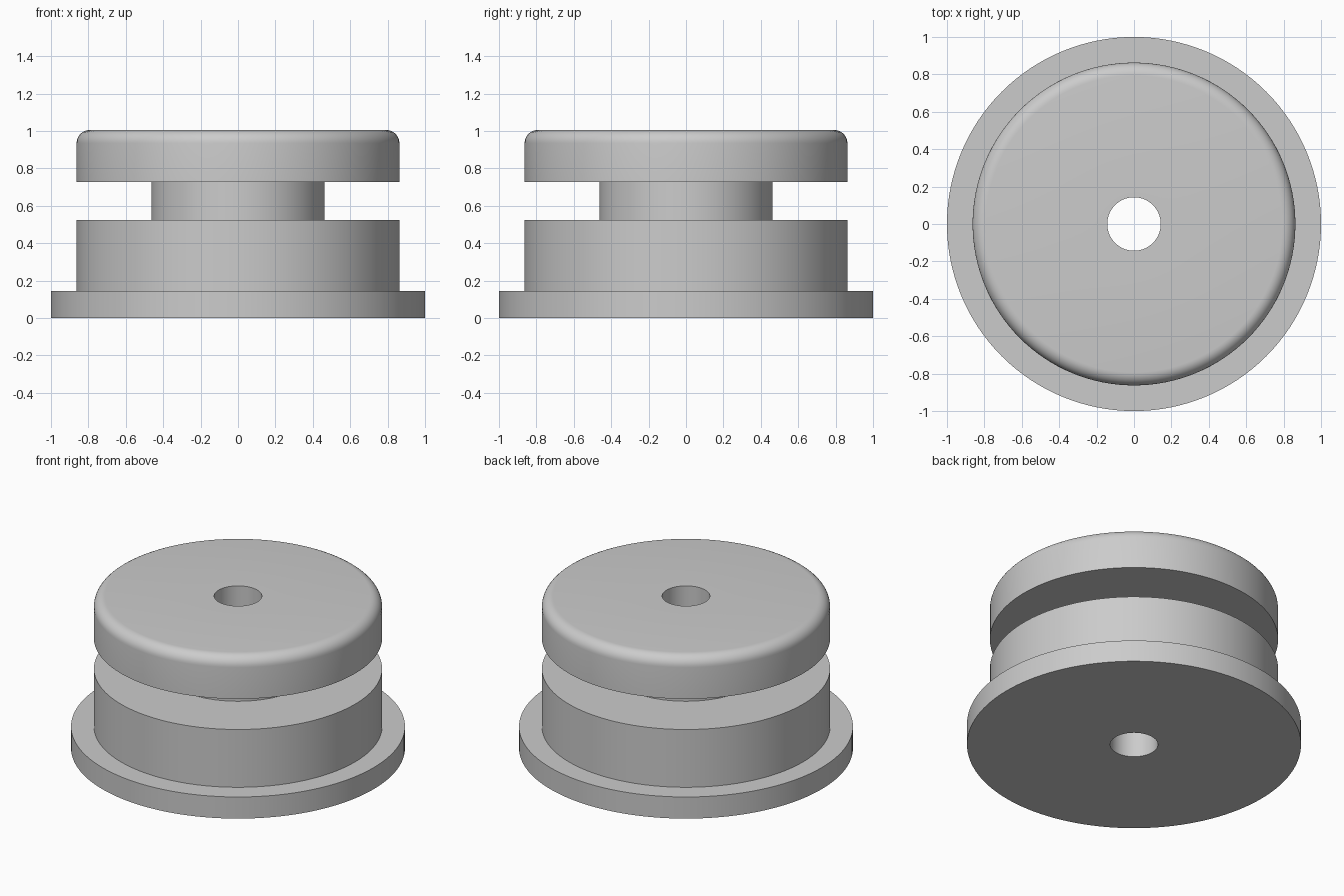
import bpy
import bmesh
from math import cos, sin, pi, radians

cube = bpy.data.objects.get("Cube")
if cube:
    bpy.data.objects.remove(cube, do_unlink=True)

SEGMENTS = 128
HOLE, FLANGE, DRUM, NECK = 0.143, 1.0, 0.863, 0.463
FLANGE_TOP, DRUM_TOP, CAP_BASE, CAP_TOP = 0.143, 0.525, 0.727, 1.005
FILLET = 0.07

grey = bpy.data.materials.new("plain grey")
grey.use_nodes = True
colour = (0.6, 0.6, 0.6, 1)
grey.diffuse_color = colour
grey.node_tree.nodes["Principled BSDF"].inputs["Base Color"].default_value = colour

# Half section: flange, drum, neck groove and cap with a rounded rim
profile = [(HOLE, 0), (FLANGE, 0), (FLANGE, FLANGE_TOP), (DRUM, FLANGE_TOP),
           (DRUM, DRUM_TOP), (NECK, DRUM_TOP), (NECK, CAP_BASE), (DRUM, CAP_BASE)]
for i in range(9):
    a = i / 8 * pi / 2
    profile.append((DRUM - FILLET + FILLET * cos(a), CAP_TOP - FILLET + FILLET * sin(a)))
profile.append((HOLE, CAP_TOP))

# Revolve the closed section around the bore
bm = bmesh.new()
rings = []
for s in range(SEGMENTS):
    a = 2 * pi * s / SEGMENTS
    rings.append([bm.verts.new((r * cos(a), r * sin(a), z)) for r, z in profile])
n = len(profile)
for s in range(SEGMENTS):
    here, there = rings[s], rings[(s + 1) % SEGMENTS]
    for i in range(n):
        j = (i + 1) % n
        bm.faces.new((here[i], there[i], there[j], here[j]))
bmesh.ops.recalc_face_normals(bm, faces=bm.faces)
mesh = bpy.data.meshes.new("grooved_bushing")
bm.to_mesh(mesh)
bm.free()
mesh.materials.append(grey)

bushing = bpy.data.objects.new("grooved_bushing", mesh)
bpy.context.collection.objects.link(bushing)
bpy.ops.object.select_all(action="DESELECT")
bushing.select_set(True)
bpy.context.view_layer.objects.active = bushing
bpy.ops.object.shade_smooth_by_angle(angle=radians(30))
